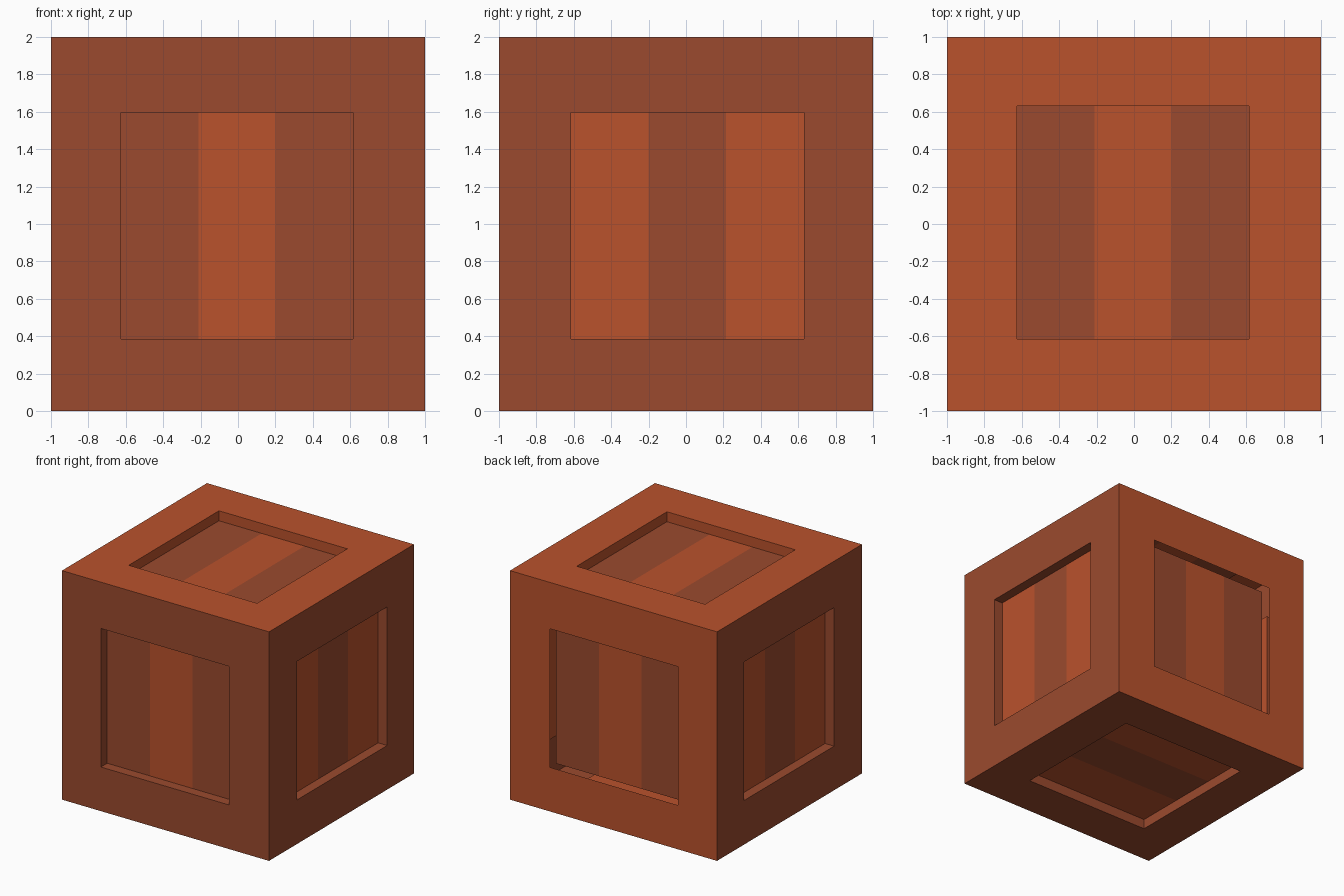
import bpy
import bmesh

cube = bpy.data.objects.get("Cube")
if cube:
    bpy.data.objects.remove(cube, do_unlink=True)


def linear(c):
    c /= 255
    return c / 12.92 if c <= 0.04045 else ((c + 0.055) / 1.055) ** 2.4


def material(name, rgb):
    m = bpy.data.materials.new(name)
    m.use_nodes = True
    col = (*[linear(c) for c in rgb], 1)
    m.diffuse_color = col
    bsdf = m.node_tree.nodes["Principled BSDF"]
    bsdf.inputs["Base Color"].default_value = col
    bsdf.inputs["Roughness"].default_value = 0.9
    return m


MATS = [material("bright_orange", (186, 82, 44)), material("rust_brown", (155, 74, 46))]
ORANGE, RUST = 0, 1

BOX_LO, BOX_HI = (-1, -1, 0), (1, 1, 2)
OPEN_LO, OPEN_HI = (-0.625, -0.615, 0.385), (0.615, 0.63, 1.595)
DEPTH = 0.087


def make_object(name, quads, outward):
    """quads: list of (corner list, material index, direction the face looks)."""
    bm = bmesh.new()
    for corners, mat, look in quads:
        f = bm.faces.new([bm.verts.new(c) for c in corners])
        f.material_index = mat
        f.normal_update()
        if sum(a * b for a, b in zip(f.normal, look)) < 0:
            f.normal_flip()
    bmesh.ops.remove_doubles(bm, verts=bm.verts, dist=1e-5)
    mesh = bpy.data.meshes.new(name)
    bm.to_mesh(mesh)
    bm.free()
    for m in MATS:
        mesh.materials.append(m)
    ob = bpy.data.objects.new(name, mesh)
    bpy.context.collection.objects.link(ob)


def build_side(name, axis, sign, across, frame_mat, stripes, walls=True):
    """One crate side: frame, recess walls and a panel striped along 'across'."""
    up = 3 - axis - across
    outer = BOX_HI[axis] if sign > 0 else BOX_LO[axis]
    inner = outer - sign * DEPTH

    def point(u, v, w):
        p = [0, 0, 0]
        p[across], p[up], p[axis] = u, v, w
        return p

    def loop(lo, hi, w):
        u0, v0, u1, v1 = lo[across], lo[up], hi[across], hi[up]
        return [point(*c, w) for c in ((u0, v0), (u1, v0), (u1, v1), (u0, v1))]

    outward = point(0, 0, sign)
    edge = loop(BOX_LO, BOX_HI, outer)
    rim = loop(OPEN_LO, OPEN_HI, outer)
    floor = loop(OPEN_LO, OPEN_HI, inner)
    centre = [sum(p[i] for p in rim) / 4 for i in range(3)]

    # Flat frame around the opening, with the recess walls behind it
    frame = []
    for i in range(4):
        j = (i + 1) % 4
        frame.append(([edge[i], edge[j], rim[j], rim[i]], frame_mat, outward))
        if walls:
            look = [centre[k] - (rim[i][k] + rim[j][k]) / 2 for k in range(3)]
            frame.append(([rim[i], rim[j], floor[j], floor[i]], frame_mat, look))
    make_object(name + "_frame", frame, outward)

    # Recessed panel in three equal boards
    lo, hi = OPEN_LO[across], OPEN_HI[across]
    cuts = [lo + (hi - lo) * i / 3 for i in range(4)]
    v0, v1 = OPEN_LO[up], OPEN_HI[up]
    panel = []
    for a, b, mat in zip(cuts, cuts[1:], stripes):
        quad = [point(a, v0, inner), point(b, v0, inner), point(b, v1, inner), point(a, v1, inner)]
        panel.append((quad, mat, outward))
    make_object(name + "_panel", panel, outward)


DARK_EDGES = (RUST, ORANGE, RUST)
DARK_MIDDLE = (ORANGE, RUST, ORANGE)

build_side("front", 1, -1, 0, RUST, DARK_EDGES)
build_side("back", 1, 1, 0, ORANGE, DARK_EDGES, walls=False)
build_side("left", 0, 1, 1, RUST, DARK_MIDDLE)
build_side("right", 0, -1, 1, RUST, DARK_MIDDLE)
build_side("top", 2, 1, 0, ORANGE, DARK_EDGES)
build_side("bottom", 2, -1, 1, RUST, DARK_MIDDLE)
